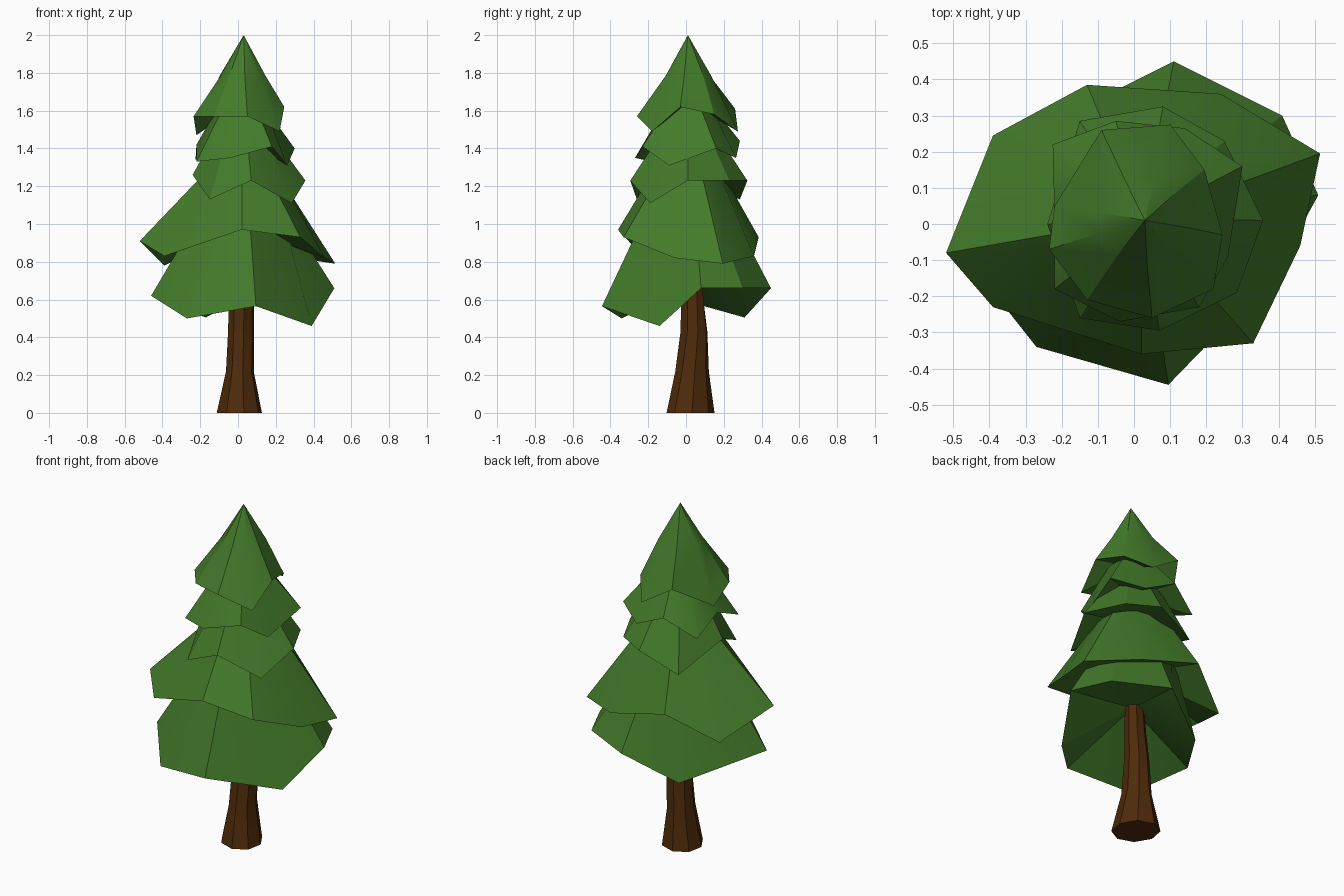
import bpy, bmesh, math
from mathutils import Vector


def material(name, rgb):
    m = bpy.data.materials.new(name)
    m.diffuse_color = (*rgb, 1)
    return m


green = material("needle green", (0.056, 0.195, 0.023))
brown = material("bark brown", (0.078, 0.024, 0.003))


def loft(name, rings, mat):
    """Skin a list of rings; a ring with one point becomes a tip."""
    bm = bmesh.new()
    rows = [[bm.verts.new(p) for p in ring] for ring in rings]
    for a, b in zip(rows, rows[1:]):
        n = max(len(a), len(b))
        for i in range(n):
            j = (i + 1) % n
            if len(a) == 1:
                bm.faces.new((a[0], b[j], b[i]))
            elif len(b) == 1:
                bm.faces.new((a[i], a[j], b[0]))
            else:
                bm.faces.new((a[i], a[j], b[j], b[i]))
    for row in (rows[0], rows[-1]):
        if len(row) > 2:
            bm.faces.new(row)
    bmesh.ops.recalc_face_normals(bm, faces=bm.faces)
    me = bpy.data.meshes.new(name)
    bm.to_mesh(me)
    bm.free()
    me.materials.append(mat)
    ob = bpy.data.objects.new(name, me)
    bpy.context.collection.objects.link(ob)
    bpy.context.view_layer.objects.active = ob
    ob.select_set(True)
    bpy.ops.object.shade_smooth_by_angle(angle=math.radians(30))
    ob.select_set(False)


def tier(name, rim, hollow_z, top_r, top_z, tip=None):
    """Jagged skirt: hollow underside, uneven rim, narrower top."""
    c = Vector((0.025, 0.015, 0))
    rim = [Vector(p) for p in rim]
    top = []
    for p in rim:
        d = p - c
        d.z = 0
        q = c + d.normalized() * top_r
        q.z = top_z
        top.append(q)
    rings = [[(c.x, c.y, hollow_z)], rim, top]
    if tip:
        rings.append([tip])
    loft(name, rings, green)


# Branch tiers, rims run counter-clockwise from the left
tier("bottom_branches", [
    (-0.46, -0.10, 0.62), (-0.27, -0.34, 0.50), (0.095, -0.445, 0.565),
    (0.39, -0.14, 0.46), (0.51, 0.08, 0.66), (0.41, 0.30, 0.66),
    (0.11, 0.45, 0.66), (-0.17, 0.31, 0.505)], 0.76, 0.22, 1.08)
tier("lower_branches", [
    (-0.52, -0.08, 0.91), (-0.39, -0.23, 0.83), (0.02, -0.36, 0.97),
    (0.33, -0.33, 0.93), (0.46, -0.06, 0.82), (0.515, 0.195, 0.79),
    (0.24, 0.36, 0.83), (-0.13, 0.385, 0.93), (-0.39, 0.245, 0.78)],
    0.98, 0.175, 1.30)
tier("middle_branches", [
    (-0.24, 0.0, 1.26), (-0.15, -0.26, 1.13), (0.07, -0.295, 1.23),
    (0.285, -0.19, 1.11), (0.357, 0.01, 1.23), (0.25, 0.23, 1.23),
    (0.08, 0.325, 1.23), (-0.15, 0.285, 1.13)], 1.28, 0.14, 1.49)
tier("upper_branches", [
    (-0.22, 0.02, 1.42), (-0.22, -0.18, 1.33), (-0.04, -0.27, 1.35),
    (0.18, -0.23, 1.41), (0.26, -0.09, 1.31), (0.30, 0.16, 1.40),
    (0.14, 0.265, 1.35), (-0.05, 0.285, 1.44), (-0.225, 0.22, 1.34)],
    1.46, 0.13, 1.62)
tier("crown", [
    (-0.235, -0.07, 1.57), (-0.13, -0.21, 1.57), (0.05, -0.26, 1.57),
    (0.22, -0.18, 1.49), (0.245, -0.03, 1.62), (0.195, 0.15, 1.58),
    (0.10, 0.275, 1.49), (-0.09, 0.26, 1.61), (-0.22, 0.05, 1.47)],
    1.64, 0.123, 1.785, tip=(0.03, 0.01, 2.0))

# Trunk: flared foot, slight bend; (x, y, z, x radius, y radius, skew angle)
sections = [(0.007, 0.024, 0, 0.122, 0.127, 98),
            (0.010, 0.032, 0.22, 0.075, 0.090, 92),
            (0.016, 0.042, 0.43, 0.070, 0.074, 85),
            (0.018, 0.033, 0.60, 0.068, 0.064, 78),
            (0.020, 0.025, 0.85, 0.055, 0.055, 78)]
loft("trunk", [[(x + rx * math.cos(k * math.tau / 8 + 0.2),
                 y + ry * math.cos(k * math.tau / 8 + 0.2 - math.radians(s)),
                 z) for k in range(8)]
               for x, y, z, rx, ry, s in sections], brown)
